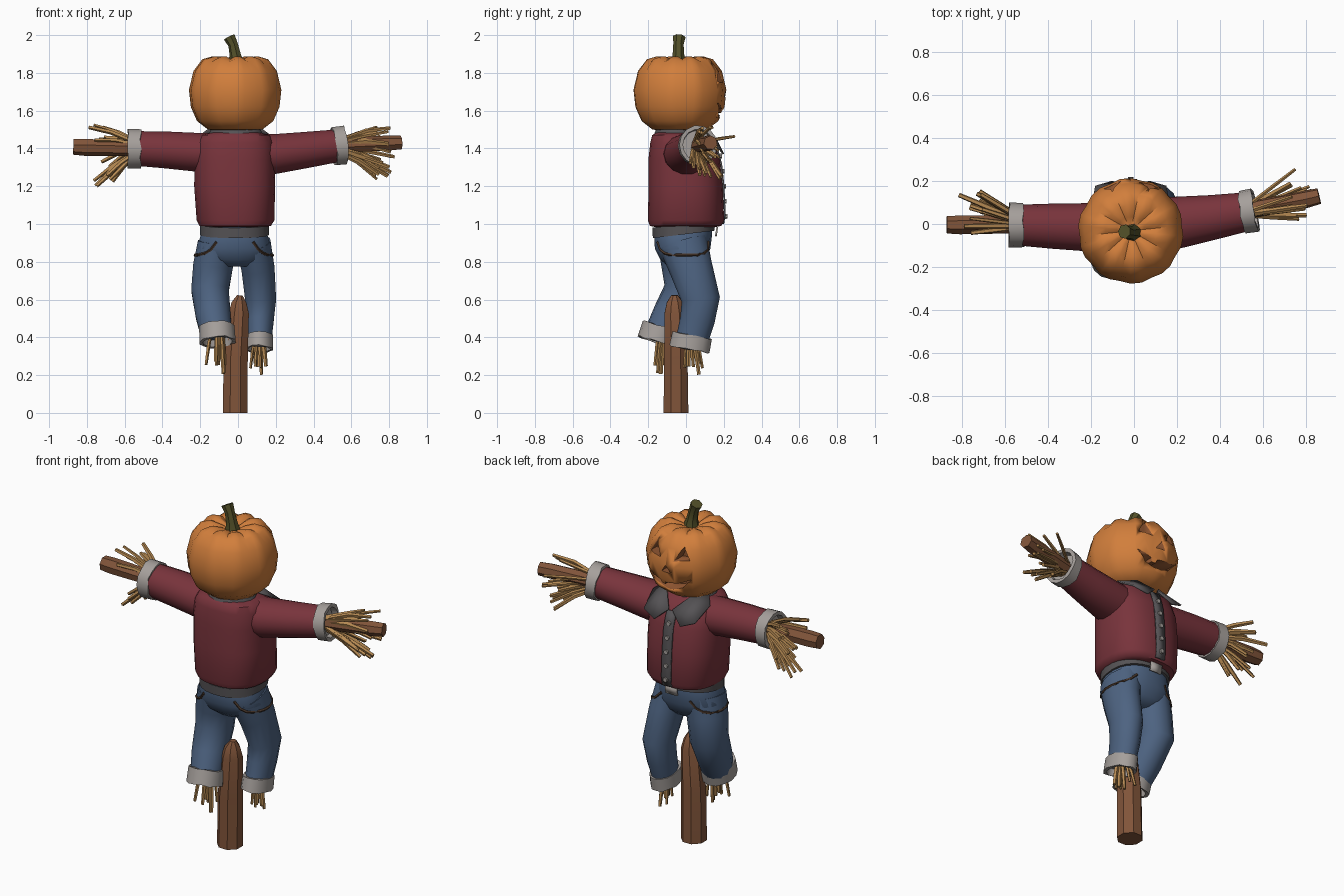
import bpy, bmesh, math, random
from mathutils import Vector
from mathutils.bvhtree import BVHTree

if "Cube" in bpy.data.objects:
    bpy.data.objects.remove(bpy.data.objects["Cube"])

random.seed(4)
COLOURS = {
    "pumpkin_orange": (0.64, 0.21, 0.045), "carved_brown": (0.27, 0.09, 0.03),
    "stem_green": (0.085, 0.08, 0.022), "shirt_red": (0.19, 0.034, 0.045),
    "trim_grey": (0.09, 0.085, 0.09), "cuff_pale": (0.38, 0.35, 0.33),
    "denim_blue": (0.075, 0.125, 0.22), "wood_brown": (0.22, 0.09, 0.042),
    "straw_tan": (0.46, 0.25, 0.085), "pocket_brown": (0.07, 0.04, 0.025),
}
MATS = {}
for key, c in COLOURS.items():
    MATS[key] = bpy.data.materials.new(key)
    MATS[key].diffuse_color = (*c, 1)


def finish(name, bm, mat, angle=40):
    """Turn a bmesh into a shaded, coloured object."""
    bmesh.ops.recalc_face_normals(bm, faces=bm.faces)
    me = bpy.data.meshes.new(name)
    bm.to_mesh(me)
    bm.free()
    ob = bpy.data.objects.new(name, me)
    bpy.context.collection.objects.link(ob)
    me.materials.append(MATS[mat])
    bpy.ops.object.select_all(action='DESELECT')
    ob.select_set(True)
    bpy.context.view_layer.objects.active = ob
    bpy.ops.object.shade_smooth_by_angle(angle=math.radians(angle))
    return ob


def sweep(bm, rows, n, axis=None, e=2.0, jitter=0.0):
    """Loft rings (x, y, z, ra, rb) along a path into bm."""
    pts = [Vector(r[:3]) for r in rows]
    rings = []
    for i, r in enumerate(rows):
        t = Vector(axis) if axis else pts[min(i + 1, len(pts) - 1)] - pts[max(i - 1, 0)]
        t.normalize()
        ref = Vector((0, 1, 0)) if abs(t.y) < 0.85 else Vector((0, 0, 1))
        u = ref.cross(t).normalized()
        v = t.cross(u)
        ring = []
        for k in range(n):
            a = 2 * math.pi * (k + 0.5) / n
            c, s = math.cos(a), math.sin(a)
            c = math.copysign(abs(c) ** (2 / e), c)
            s = math.copysign(abs(s) ** (2 / e), s)
            p = pts[i] + u * c * r[3] + v * s * r[4] + t * random.uniform(-jitter, jitter)
            ring.append(bm.verts.new(p))
        rings.append(ring)
    for a, b in zip(rings, rings[1:]):
        for k in range(n):
            bm.faces.new((a[k], a[(k + 1) % n], b[(k + 1) % n], b[k]))
    bm.faces.new(rings[0])
    bm.faces.new(rings[-1])


def tube(name, rows, n, mat, angle=40, **kw):
    bm = bmesh.new()
    sweep(bm, rows, n, **kw)
    return finish(name, bm, mat, angle)


def cuff(name, c, axis, ra, rb, h):
    """Hollow rolled cuff."""
    c, a = Vector(c), Vector(axis).normalized()
    prof = [(-0.5, 0.8), (-0.5, 1), (0.5, 1.02), (0.5, 0.82), (0.0, 0.78)]
    rows = [(*(c + a * h * d), ra * s, rb * s) for d, s in prof]
    tube(name, rows, 14, "cuff_pale", axis=a, jitter=0.005)


def straw(name, root, spread, lo, hi, count):
    """Bundle of thin stalks from a root to points in a box."""
    bm = bmesh.new()
    for i in range(count):
        f = [(random.random()) for _ in range(3)]
        end = Vector([l + (h - l) * q for l, h, q in zip(lo, hi, f)])
        mid = Vector([(l + h) / 2 for l, h in zip(lo, hi)])
        start = Vector(root) + (end - mid) * spread
        bend = (start + end) / 2 + Vector((0, 0, random.uniform(0, 0.02)))
        r = random.uniform(0.009, 0.014)
        sweep(bm, [(*start, r, r), (*bend, r, r), (*end, r * 0.8, r * 0.8)], 5)
    finish(name, bm, "straw_tan", 30)


def plate(name, pts, mat, thick=0.009):
    """Thin panel from a strip of left/right point pairs."""
    bm = bmesh.new()
    vs = [bm.verts.new(p) for p in pts]
    for i in range(0, len(vs) - 2, 2):
        bm.faces.new((vs[i], vs[i + 1], vs[i + 3], vs[i + 2]))
    ob = finish(name, bm, mat)
    m = ob.modifiers.new("thickness", 'SOLIDIFY')
    m.thickness, m.offset = thick, 0
    return ob


# Pumpkin head: ribbed lathe
bm = bmesh.new()
N = 30
prof = [(0.03, 1.855), (0.065, 1.872), (0.12, 1.888), (0.175, 1.872), (0.222, 1.81),
        (0.246, 1.71), (0.236, 1.62), (0.203, 1.545), (0.145, 1.5), (0.05, 1.49)]
rings = []
for r, z in prof:
    ring = []
    for k in range(N):
        groove = 1 if k % 3 == 0 else 0
        rr = r * (1 - 0.03 * groove)
        zz = z - groove * (0.014 if 1.86 < z else 0)
        a = 2 * math.pi * (k + 0.5) / N
        ring.append(bm.verts.new((-0.015 + rr * math.cos(a), -0.032 + rr * math.sin(a), zz)))
    rings.append(ring)
for a, b in zip(rings, rings[1:]):
    for k in range(N):
        bm.faces.new((a[k], a[(k + 1) % N], b[(k + 1) % N], b[k]))
bm.faces.new(rings[0])
bm.faces.new(rings[-1])
head = finish("pumpkin_head", bm, "pumpkin_orange", 45)
head.data.materials.append(MATS["carved_brown"])

# Carved eyes, nose and toothed grin
eye = [(0.045, 1.745), (0.125, 1.755), (0.085, 1.825)]
nose = [(-0.03, 1.672), (0.03, 1.672), (0, 1.715)]
grin = [(-0.135, 1.645), (-0.08, 1.585), (-0.02, 1.565), (0.02, 1.565), (0.08, 1.585), (0.135, 1.645),
        (0.075, 1.618), (0.05, 1.61), (0.045, 1.59), (0.02, 1.588), (0.015, 1.605), (-0.075, 1.618)]
bm = bmesh.new()
for shape, y0 in ((eye, 0.115), ([(-x, z) for x, z in eye], 0.115), (nose, 0.15), (grin, 0.09)):
    face = bm.faces.new([bm.verts.new((x - 0.015, y0, z)) for x, z in shape])
    out = bmesh.ops.extrude_face_region(bm, geom=[face])
    bmesh.ops.translate(bm, vec=(0, 0.3, 0),
                        verts=[g for g in out["geom"] if isinstance(g, bmesh.types.BMVert)])
    if face not in bm.faces[:]:
        bm.faces.new([v for v in face.verts])
cutter = finish("face_cutter", bm, "pumpkin_orange")
cutter.data.materials.append(MATS["carved_brown"])
for p in cutter.data.polygons:
    p.material_index = 1
cutter.hide_render = True
cutter.hide_set(True)
m = head.modifiers.new("carving", 'BOOLEAN')
m.operation, m.object, m.solver = 'DIFFERENCE', cutter, 'EXACT'

tube("stem", [(-0.008, -0.04, 1.85, .045, .042), (-0.012, -0.04, 1.89, .032, .032),
              (-0.025, -0.04, 1.95, .027, .028), (-0.045, -0.035, 1.99, .033, .034)], 7, "stem_green", 30)

# Shirt body and sleeves
shirt = tube("shirt_body", [
    (-.015, -.002, .985, .165, .165), (-.015, -.002, .99, .19, .19), (-.013, 0, 1.02, .207, .203),
    (-.018, -.002, 1.2, .215, .197), (-.018, -.01, 1.34, .213, .19), (-.015, -.022, 1.43, .205, .168),
    (-.012, -.04, 1.47, .18, .14), (-.012, -.045, 1.487, .12, .11)], 28, "shirt_red", 50,
    axis=(0, 0, 1), e=2.5)
tube("left_sleeve", [(-.05, -.012, 1.375, .105, .115), (-.22, -.015, 1.38, .105, .112),
                     (-.38, -.01, 1.392, .1, .105), (-.54, -.005, 1.4, .094, .095)], 14, "shirt_red")
tube("right_sleeve", [(.03, -.01, 1.37, .108, .12), (.19, .005, 1.37, .108, .122),
                      (.36, .03, 1.392, .098, .105), (.53, .058, 1.415, .088, .09)], 14, "shirt_red")
cuff("left_sleeve_cuff", (-.548, -.005, 1.398), (-1, 0, 0), .106, .103, .065)
cuff("right_sleeve_cuff", (.535, .06, 1.415), (1, .17, .1), .103, .1, .06)

# Collar band, collar flaps and neck
tube("neck", [(-.015, -.03, 1.4, .1, .1), (-.015, -.03, 1.51, .1, .1)], 12, "straw_tan")
tube("collar_band", [(-.012, -.045, 1.462, .15, .13), (-.012, -.045, 1.502, .132, .115)], 20, "trim_grey")
for side, s in (("left", -1), ("right", 1)):
    plate(side + "_collar_flap", [(-.015 + s * x, y, z) for x, y, z in (
        (.012, .165, 1.435), (.085, .198, 1.37), (.075, .09, 1.5), (.165, .175, 1.4),
        (.135, .0, 1.505), (.185, .06, 1.468))], "trim_grey")


def tree(*obs):
    vs, fs = [], []
    for o in obs:
        base = len(vs)
        vs += [v.co.copy() for v in o.data.vertices]
        fs += [[base + i for i in p.vertices] for p in o.data.polygons]
    return BVHTree.FromPolygons(vs, fs)


# Button strip down the chest, on the +y side
body = tree(shirt)


def chest(x, z, off):
    p = body.ray_cast(Vector((x, 1, z)), Vector((0, -1, 0)))[0]
    return p + Vector((0, off, 0))


strip = []
for i in range(9):
    z = 1.0 + i * 0.053
    strip += [chest(-.045, z, .005), chest(.015, z, .005)]
plate("button_strip", strip, "trim_grey")
bm = bmesh.new()
for z in (1.04, 1.12, 1.2, 1.28, 1.36):
    p = chest(-.015, z, 0)
    sweep(bm, [(p.x, p.y, z, .014, .014), (p.x, p.y + .018, z, .013, .013)], 8)
finish("buttons", bm, "cuff_pale")

# Trousers
hips = tube("trouser_hips", [
    (-.02, -.012, .99, .165, .15), (-.02, -.015, .95, .175, .155), (-.022, -.018, .87, .2, .148),
    (-.02, -.016, .81, .17, .12), (-.015, -.014, .775, .09, .08)], 24, "denim_blue", 50, axis=(0, 0, 1), e=2.3)
lleg = tube("left_leg", [(-.115, -.02, .9, .1, .13), (-.132, -.012, .78, .108, .118),
                         (-.148, -.005, .65, .102, .112), (-.132, -.075, .52, .095, .102),
                         (-.115, -.13, .42, .085, .09)], 14, "denim_blue", 50)
rleg = tube("right_leg", [(.08, -.015, .9, .095, .13), (.105, .025, .77, .09, .115),
                          (.12, .078, .6, .084, .102), (.115, .06, .49, .076, .092),
                          (.112, .03, .38, .066, .085)], 14, "denim_blue", 50)
cuff("left_leg_cuff", (-.11, -.142, .415), (.06, -.3, -1), .096, .104, .085)
cuff("right_leg_cuff", (.112, .025, .373), (0, -.2, -1), .075, .106, .075)

# Pocket seams wrapped around each hip
cloth = tree(hips, lleg, rleg)
for side, mid in (("right", 0), ("left", math.pi)):
    rows = []
    for i in range(11):
        f = i / 5 - 1
        a = mid + math.radians(55) * f
        d = Vector((math.cos(a), math.sin(a), 0))
        c = Vector((-.015, -.015, .835 + .07 * f ** 4))
        p = cloth.ray_cast(c + d, -d)[0]
        rows.append((*p, .008, .008))
    tube(side + "_pocket_seam", rows, 5, "pocket_brown")

# Belt and buckle
tube("belt", [(-.018, -.012, .945, .184, .166), (-.018, -.012, 1.0, .184, .168)], 24, "trim_grey",
     axis=(0, -.12, 1), e=2.3)
plate("belt_buckle", [(-.055, .158, .935), (.02, .158, .935), (-.055, .166, .985), (.02, .166, .985)], "cuff_pale")

# Wooden post and crossbar ends
tube("ground_post", [(-.015, -.053, 0, .071, .071), (-.012, -.054, .3, .069, .067),
                     (.004, -.058, .53, .058, .06), (.006, -.06, .585, .042, .045),
                     (.01, -.06, .622, .016, .02)], 8, "wood_brown", 25)
tube("left_crossbar", [(-.45, -.003, 1.4, .04, .04), (-.81, -.004, 1.408, .047, .045),
                       (-.872, -.004, 1.41, .043, .041)], 7, "wood_brown", 25)
tube("right_crossbar", [(.45, .05, 1.41, .04, .04), (.8, .115, 1.427, .042, .042),
                        (.862, .13, 1.43, .038, .038)], 7, "wood_brown", 25)

# Straw spilling from sleeves and trouser legs
straw("left_hand_straw_low", (-.55, .01, 1.38), .25, (-.77, -.07, 1.19), (-.66, .13, 1.36), 13)
straw("left_hand_straw_high", (-.55, .01, 1.42), .25, (-.84, -.05, 1.36), (-.7, .17, 1.53), 11)
straw("right_hand_straw_low", (.54, .06, 1.39), .25, (.68, .02, 1.23), (.83, .2, 1.36), 14)
straw("right_hand_straw_high", (.54, .07, 1.43), .25, (.68, .06, 1.38), (.82, .27, 1.52), 11)
straw("left_foot_straw", (-.11, -.13, .42), .6, (-.17, -.2, .19), (-.06, -.09, .28), 8)
straw("right_foot_straw", (.11, .03, .38), .5, (.06, -.02, .2), (.16, .1, .27), 8)

for m in bpy.data.materials:
    if m.users and not m.is_grease_pencil:
        m.use_nodes = True
        m.node_tree.nodes["Principled BSDF"].inputs["Base Color"].default_value = m.diffuse_color
